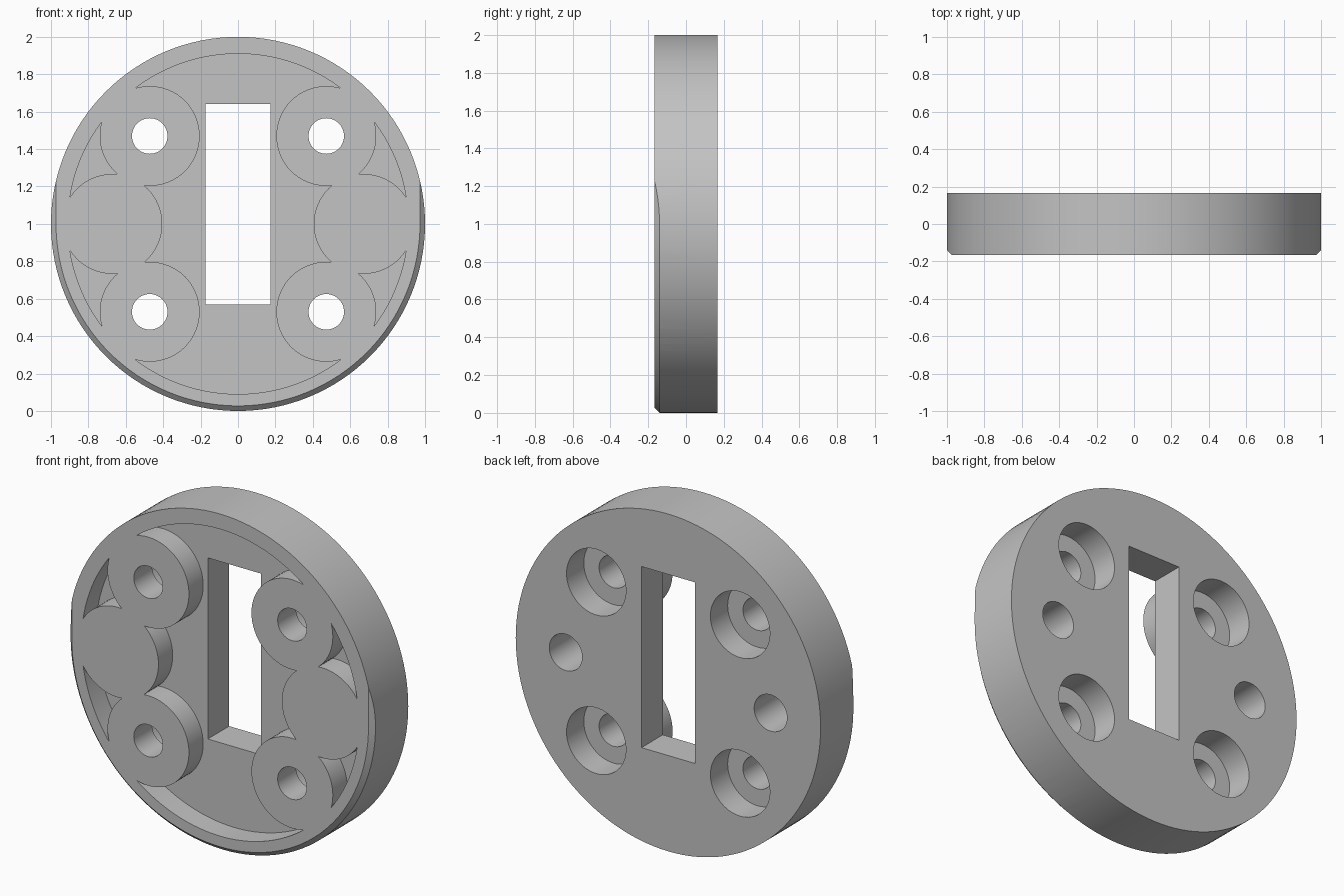
import bpy, bmesh, math
from mathutils import Matrix

if "Cube" in bpy.data.objects:
    bpy.data.objects.remove(bpy.data.objects["Cube"])

FRONT, BACK, FLOOR = -0.167, 0.167, -0.033
BOLTS = [(x, z) for x in (-0.472, 0.472) for z in (0.53, 1.47)]
PEGS = [(-0.672, 1.0), (0.672, 1.0)]


def add_object(name, bm):
    mesh = bpy.data.meshes.new(name)
    bmesh.ops.recalc_face_normals(bm, faces=bm.faces)
    bm.to_mesh(mesh)
    bm.free()
    ob = bpy.data.objects.new(name, mesh)
    bpy.context.collection.objects.link(ob)
    return ob


def cylinder(name, x, z, r, y0, y1, seg=64):
    """Cylinder along y between y0 and y1."""
    bm = bmesh.new()
    place = Matrix.Translation((x, (y0 + y1) / 2, z)) @ Matrix.Rotation(math.pi / 2, 4, 'X')
    bmesh.ops.create_cone(bm, cap_ends=True, segments=seg, radius1=r, radius2=r,
                          depth=y1 - y0, matrix=place)
    return add_object(name, bm)


def box(name, x0, x1, y0, y1, z0, z1):
    bm = bmesh.new()
    place = Matrix.Translation(((x0 + x1) / 2, (y0 + y1) / 2, (z0 + z1) / 2))
    bmesh.ops.create_cube(bm, size=1, matrix=place @ Matrix.Diagonal((x1 - x0, y1 - y0, z1 - z0, 1)))
    return add_object(name, bm)


def boolean(ob, cutter, op='DIFFERENCE'):
    mod = ob.modifiers.new(cutter.name, 'BOOLEAN')
    mod.operation, mod.object, mod.solver = op, cutter, 'EXACT'
    bpy.context.view_layer.objects.active = ob
    bpy.ops.object.modifier_apply(modifier=mod.name)
    bpy.data.objects.remove(cutter, do_unlink=True)


def chamfer_envelope(c=0.027, e=0.02):
    """U-shaped solid whose front edge is bevelled round the bottom and up the sides."""
    bm = bmesh.new()
    rings = []
    for y, r in ((FRONT - e, 1 - c - e), (FRONT + c + e, 1 + e), (BACK + 0.2, 1 + e)):
        pts = [(-r, 2.3)]
        pts += [(r * math.cos(a), 1 + r * math.sin(a))
                for a in (math.pi + math.pi * i / 64 for i in range(65))]
        pts.append((r, 2.3))
        rings.append([bm.verts.new((x, y, z)) for x, z in pts])
    n = len(rings[0])
    for a, b in zip(rings, rings[1:]):
        for i in range(n):
            j = (i + 1) % n
            bm.faces.new((a[i], a[j], b[j], b[i]))
    bm.faces.new(rings[0])
    bm.faces.new(rings[-1])
    return add_object("chamfer_envelope", bm)


# Round flange with partly chamfered front edge
flange = cylinder("flange", 0, 1, 1.0, FRONT, BACK, 128)
boolean(flange, chamfer_envelope(), 'INTERSECT')

# Front pocket, leaving the six round bosses standing
pocket = cylinder("pocket", 0, 1, 0.91, FRONT - 0.1, FLOOR, 128)
for x, z in BOLTS + PEGS:
    boolean(pocket, cylinder("boss", x, z, 0.267, -0.5, 0.3))
boolean(flange, pocket)

# Rectangular window
boolean(flange, box("window", -0.175, 0.175, -0.5, 0.5, 0.568, 1.642))

# Bolt holes, counterbored from the back
for x, z in BOLTS:
    boolean(flange, cylinder("bolt_hole", x, z, 0.095, -0.5, 0.1, 48))
    boolean(flange, cylinder("counterbore", x, z, 0.195, 0.005, 0.5))

# Blind peg holes in the back
for x, z in PEGS:
    boolean(flange, cylinder("peg_hole", x, z, 0.108, -0.1, 0.5, 48))

# Single grey finish
grey = bpy.data.materials.new("grey")
grey.diffuse_color = (0.55, 0.55, 0.55, 1)
grey.use_nodes = True
grey.node_tree.nodes["Principled BSDF"].inputs["Base Color"].default_value = grey.diffuse_color
flange.data.materials.clear()
flange.data.materials.append(grey)
for p in flange.data.polygons:
    p.material_index = 0
bpy.ops.object.select_all(action='DESELECT')
flange.select_set(True)
bpy.context.view_layer.objects.active = flange
bpy.ops.object.shade_smooth_by_angle(angle=math.radians(30))
